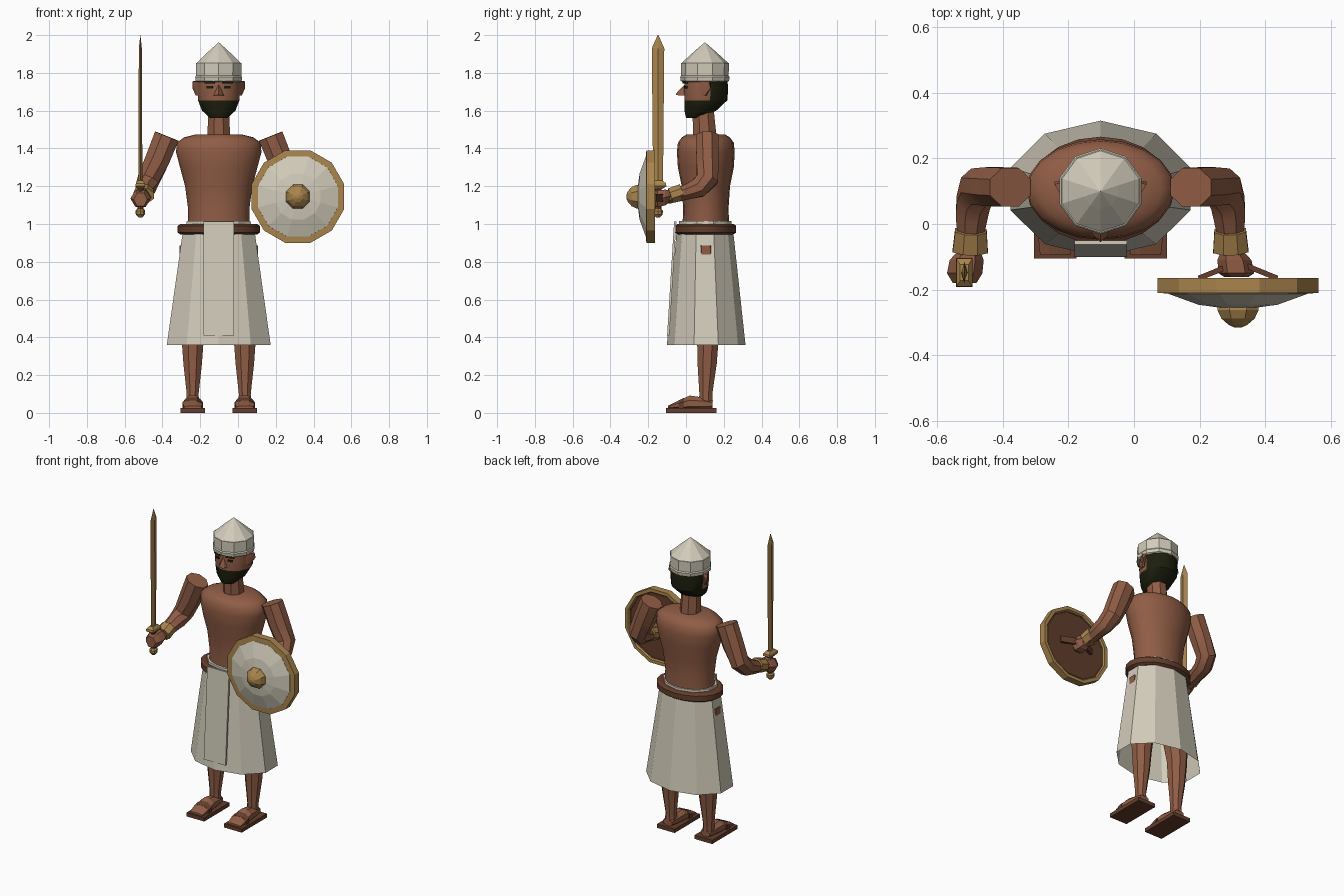
import bpy, bmesh, math
from mathutils import Vector, Matrix

if "Cube" in bpy.data.objects:
    bpy.data.objects.remove(bpy.data.objects["Cube"])

CX = -0.102  # body centre line


def material(name, r, g, b):
    m = bpy.data.materials.new(name)
    m.diffuse_color = (r, g, b, 1)
    m.use_nodes = True
    m.node_tree.nodes["Principled BSDF"].inputs["Base Color"].default_value = m.diffuse_color
    return m


SKIN = material("skin", 0.28, 0.11, 0.06)
LINEN = material("linen", 0.64, 0.60, 0.49)
BRONZE = material("bronze", 0.40, 0.235, 0.075)
LEATHER = material("leather", 0.125, 0.048, 0.025)
HAIR = material("hair", 0.012, 0.013, 0.004)


def finish(name, bm, mat, smooth=None):
    bmesh.ops.remove_doubles(bm, verts=bm.verts, dist=0.0002)
    bmesh.ops.recalc_face_normals(bm, faces=bm.faces)
    me = bpy.data.meshes.new(name)
    bm.to_mesh(me)
    bm.free()
    me.materials.append(mat)
    ob = bpy.data.objects.new(name, me)
    bpy.context.collection.objects.link(ob)
    if smooth:
        bpy.ops.object.select_all(action='DESELECT')
        ob.select_set(True)
        bpy.context.view_layer.objects.active = ob
        bpy.ops.object.shade_smooth_by_angle(angle=math.radians(smooth))
    return ob


def loft(name, rings, n, mat, axis=None, phase=0.0, caps=(True, True), smooth=None):
    """Skin rings (x, y, z, rx, ry); rings follow the path unless an axis is fixed."""
    bm = bmesh.new()
    pts = [Vector(r[:3]) for r in rings]
    loops = []
    for i, r in enumerate(rings):
        t = Vector(axis) if axis else pts[min(i + 1, len(pts) - 1)] - pts[max(i - 1, 0)]
        t.normalize()
        u = Vector((1, 0, 0))
        u = (u - t * u.dot(t)).normalized()
        v = t.cross(u)
        loops.append([bm.verts.new(pts[i] + u * r[3] * math.cos(a) + v * r[4] * math.sin(a))
                      for a in (math.radians(phase) + k * math.tau / n for k in range(n))])
    for a, b in zip(loops, loops[1:]):
        for k in range(n):
            j = (k + 1) % n
            bm.faces.new((a[k], a[j], b[j], b[k]))
    for loop, cap in ((loops[0], caps[0]), (loops[-1], caps[1])):
        if cap:
            bm.faces.new(loop)
    return finish(name, bm, mat, smooth)


def box(name, c, size, mat, turn=0.0, axis='Z'):
    bm = bmesh.new()
    m = Matrix.Translation(c) @ Matrix.Rotation(math.radians(turn), 4, axis) @ Matrix.Diagonal((*size, 1))
    bmesh.ops.create_cube(bm, size=1, matrix=m)
    return finish(name, bm, mat)


def hull(name, pts, mat):
    bm = bmesh.new()
    for p in pts:
        bm.verts.new(p)
    bmesh.ops.convex_hull(bm, input=bm.verts)
    return finish(name, bm, mat)


UP, FRONT, BACK = (0, 0, 1), (0, -1, 0), (0, 1, 0)

# torso and neck
loft("torso", [(CX, .105, z, rx, ry) for z, rx, ry in (
    (.96, .165, .125), (1.08, .162, .12), (1.2, .178, .128), (1.3, .205, .148), (1.38, .226, .153),
    (1.43, .222, .148), (1.458, .185, .128), (1.475, .12, .1))], 20, SKIN, UP, smooth=50)
loft("neck", [(CX, .1, 1.45, .065, .068), (CX, .09, 1.62, .06, .06)], 8, SKIN, UP, 22.5)

# head with beard and hair chosen by position
head = loft("head", [(CX, .04, 1.56, .045, .04), (CX, .076, 1.6, .09, .086), (CX, .105, 1.655, .112, .116),
                     (CX, .107, 1.72, .115, .119), (CX, .105, 1.79, .11, .112)], 16, SKIN, UP, 11.25, smooth=35)
head.data.materials.append(HAIR)
for p in head.data.polygons:
    if p.center.z < 1.65 or p.center.y > .12:
        p.material_index = 1

# nose, eyes, brows, ears
hull("nose", [(CX, 0, 1.745), (CX - .03, 0, 1.68), (CX + .03, 0, 1.68), (CX, -.055, 1.685),
              (CX, -.045, 1.70), (CX - .022, -.035, 1.68), (CX + .022, -.035, 1.68)], SKIN)
for s, side in ((-1, "right"), (1, "left")):
    box(side + "_eye", (CX + s * .047, -.001, 1.723), (.032, .009, .013), HAIR, s * 20)
    box(side + "_brow", (CX + s * .047, -.004, 1.75), (.055, .009, .013), HAIR, s * 20)
    e = CX + s * .11
    hull(side + "_ear", [(e, .07, 1.68), (e, .11, 1.68), (e, .07, 1.755), (e, .13, 1.76),
                         (e + s * .03, .12, 1.755), (e + s * .03, .13, 1.72), (e + s * .012, .1, 1.68)], SKIN)

# helmet
loft("helmet", [(CX, .1, z, r, r) for z, r in ((1.752, .119), (1.758, .128), (1.778, .131), (1.785, .126),
                                               (1.853, .127), (1.853, .123), (1.915, .055), (1.962, 0))],
     10, LINEN, UP, 18)

# skirt, waistband, belt, front panel
loft("skirt", [(CX, .107, .36, .289, .208), (CX, .1, .96, .2, .15)], 10, LINEN, UP, 18, (False, False))
loft("waistband", [(CX, .102, .94, .18, .14), (CX, .102, 1.015, .178, .138)], 10, LINEN, UP, 18)
loft("belt", [(CX, .103, z, .218 - d, .163 - d) for z, d in
              ((.945, .015), (.955, 0), (.99, 0), (1.0, .015))], 20, LEATHER, UP, smooth=30)
hull("front_panel", [(CX + s * .08, y + d, z) for s in (-1, 1) for y, z in ((-.063, 1.012), (-.1, .41))
                     for d in (0, .012)], LINEN)

for s, side in ((-1, "right"), (1, "left")):
    def X(d):
        return CX + s * d
    # leg, foot, sandal
    loft(side + "_leg", [(X(.112), .105, .885, .104, .06), (X(.125), .11, .6, .085, .085),
                         (X(.138), .116, .4, .064, .062), (X(.138), .112, .26, .053, .055),
                         (X(.138), .105, .1, .034, .037), (X(.138), .105, .06, .036, .04)],
         8, SKIN, UP, 22.5, smooth=30)
    loft(side + "_foot", [(X(.138), -.095, .03, .05, .008), (X(.138), -.05, .04, .055, .022),
                          (X(.138), .02, .05, .05, .045), (X(.138), .1, .048, .042, .035),
                          (X(.138), .14, .045, .035, .025)], 8, SKIN, BACK, 22.5)
    box(side + "_sandal", (X(.138), .028, .0125), (.13, .266, .025), LEATHER)
    loft(side + "_sandal_strap", [(X(.138), -.04, .038, .059, .03), (X(.138), -.01, .042, .058, .042)],
         8, LEATHER, BACK, 22.5)
    # arm, bracelet, fist
    loft(side + "_arm", [(X(.275), .112, 1.465, .072, .064), (X(.325), .114, 1.34, .07, .064),
                         (X(.372), .112, 1.235, .062, .062), (X(.388), .065, 1.19, .056, .056),
                         (X(.393), .02, 1.175, .052, .046), (X(.4), -.1, 1.135, .032, .032)],
         8, SKIN, phase=22.5, smooth=35)
    loft(side + "_bracelet", [(X(.395), -.02, 1.172, .052, .044), (X(.397), -.082, 1.15, .058, .044)],
         8, BRONZE, phase=22.5)
    loft(side + "_fist", [(X(.4), -.08, 1.15, .032, .034), (X(.408), -.11, 1.14, .052, .048),
                          (X(.414), -.15, 1.135, .054, .052),
                          (X(.414), -.18 if s < 0 else -.162, 1.13, .036, .04)], 6, SKIN, BACK)

# sword: diamond blade, guard, grip, pommel
SX, SY = -.517, -.148
loft("blade", [(SX, SY, z, a, b) for z, a, b in ((1.2, .011, .026), (1.93, .008, .033), (2.0, .0005, .002))],
     4, BRONZE, UP)
loft("guard", [(SX, SY, z, a, b) for z, a, b in
               ((1.185, .02, .03), (1.2, .036, .062), (1.215, .034, .06), (1.23, .018, .035))], 4, BRONZE, UP, 45)
loft("grip", [(SX, SY, 1.06, .016, .018), (SX, SY, 1.2, .016, .018)], 8, LEATHER, UP)
loft("pommel", [(SX, SY, z, r, r) for z, r in ((1.035, .01), (1.05, .024), (1.07, .026), (1.085, .014))],
     8, BRONZE, UP)


# shield: rim, face, boss, back, hand strap
def shield_part(name, rings, n, mat, phase=15, caps=(True, True)):
    return loft(name, [(.317, y, 1.145, r, r) for y, r in rings], n, mat, FRONT, phase, caps)


shield_part("shield_rim", ((-.175, .225), (-.165, .232), (-.165, .254), (-.21, .254), (-.212, .219), (-.175, .219)),
            12, BRONZE, caps=(False, False))
shield_part("shield_face", ((-.205, .221), (-.213, .219), (-.246, .125), (-.256, .05)), 12, LINEN)
shield_part("shield_boss", ((-.245, .066), (-.262, .068), (-.288, .055), (-.308, .03), (-.316, .01)), 8, BRONZE, 22.5)
shield_part("shield_back", ((-.178, .226), (-.2, .22)), 12, LEATHER)
for s, side in ((-1, "inner"), (1, "outer")):
    box(side + "_hand_strap", (.317 + s * .062, -.142, 1.14), (.125, .016, .04), LEATHER, s * -22)
